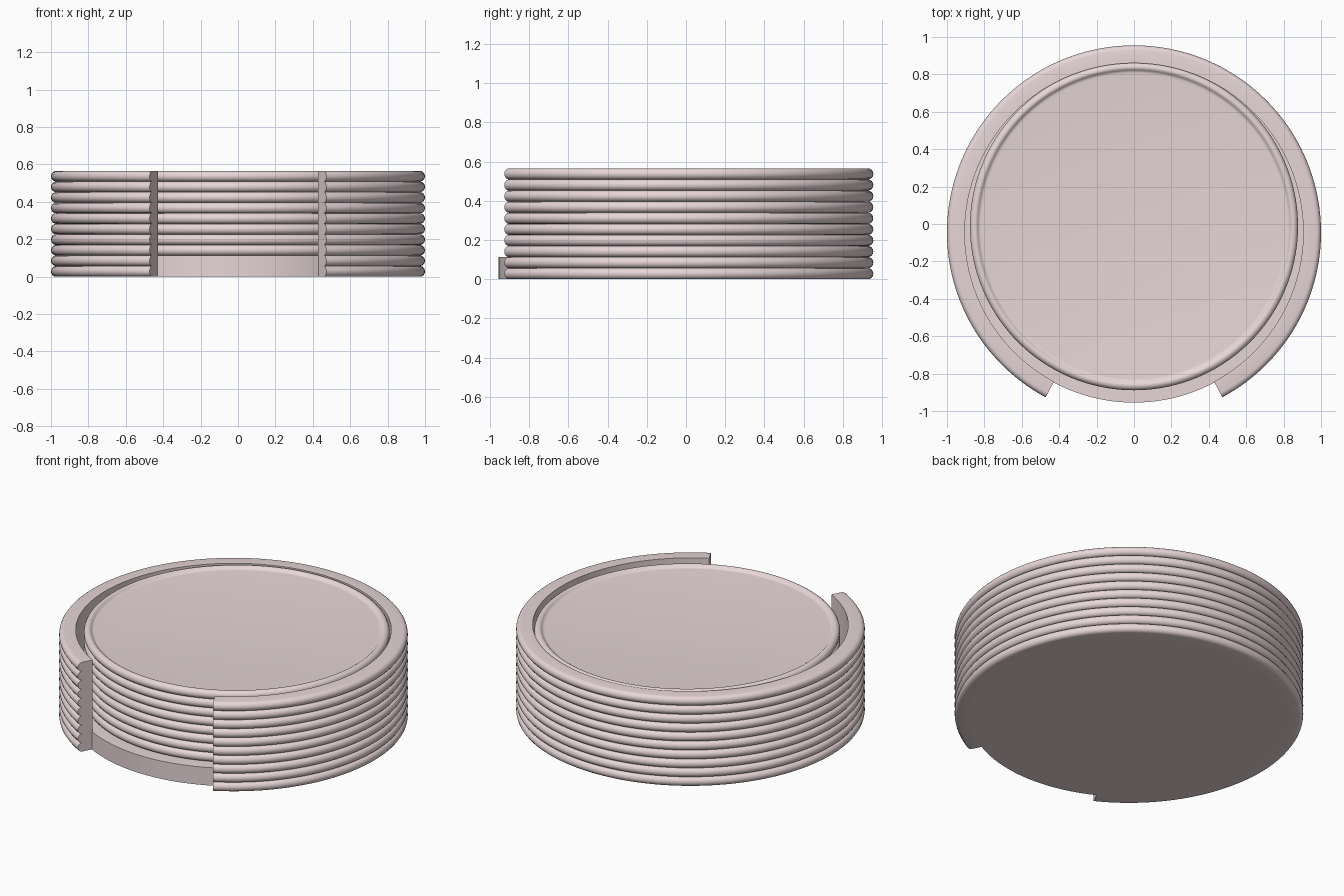
import bpy, bmesh
from math import sin, cos, pi, radians

if "Cube" in bpy.data.objects:
    bpy.data.objects.remove(bpy.data.objects["Cube"])

mat = bpy.data.materials.new("pale_pink")
mat.diffuse_color = (0.80, 0.67, 0.68, 1)
mat.use_nodes = True
mat.node_tree.nodes["Principled BSDF"].inputs["Base Color"].default_value = mat.diffuse_color

LAYER = 0.0565          # height of one ridge / one coaster
CY = -0.045             # holder centre in y


def revolve(name, profile, centre, start=0.0, sweep=2 * pi, steps=144, closed_profile=False):
    """Spin an (r, z) profile about a vertical axis; partial sweeps get end caps."""
    full = sweep > 2 * pi - 1e-6
    bm = bmesh.new()
    rings = []
    for i in range(steps if full else steps + 1):
        a = start + sweep * i / steps
        rings.append([bm.verts.new((r * cos(a), r * sin(a), z)) for r, z in profile])
    n = len(profile)
    for i in range(steps):
        a, b = rings[i], rings[(i + 1) % len(rings)]
        for j in range(n if closed_profile else n - 1):
            k = (j + 1) % n
            bm.faces.new((a[j], b[j], b[k], a[k]))
    if not full:
        bm.faces.new(rings[0])
        bm.faces.new(rings[-1][::-1])
    bmesh.ops.remove_doubles(bm, verts=bm.verts, dist=1e-5)
    bmesh.ops.recalc_face_normals(bm, faces=bm.faces)
    me = bpy.data.meshes.new(name)
    bm.to_mesh(me)
    bm.free()
    me.materials.append(mat)
    ob = bpy.data.objects.new(name, me)
    ob.location = centre
    bpy.context.collection.objects.link(ob)
    bpy.ops.object.select_all(action='DESELECT')
    ob.select_set(True)
    bpy.context.view_layer.objects.active = ob
    bpy.ops.object.shade_smooth_by_angle(angle=radians(35))
    return ob


def bead(r, depth, z0, segs=8):
    """Half-round bulge, one layer high, from bottom to top."""
    return [(r + depth * sin(pi * i / segs), z0 + LAYER / 2 * (1 - cos(pi * i / segs)))
            for i in range(segs + 1)]


# ridged wall with front opening
wall = [(0.905, 0.0)]
for i in range(10):
    pts = bead(0.973, 0.027, i * LAYER)
    wall += pts if i == 0 else pts[1:]
wall.append((0.905, 10 * LAYER))
half_gap = radians(28.2)
revolve("holder_wall", wall, (0, CY, 0), -pi / 2 + half_gap, 2 * pi - 2 * half_gap,
        closed_profile=True)

# base disc
revolve("holder_base", [(0, 0), (0.91, 0), (0.91, 2 * LAYER), (0, 2 * LAYER)], (0, CY, 0))

# stack of coasters with raised rounded rims, pushed to the back
coaster = [(0, 0)] + bead(0.85, 0.027, 0)
coaster += [(0.843, 0.055), (0.836, 0.050), (0.831, 0.044), (0.824, 0.041), (0.815, 0.040), (0, 0.040)]
for i in range(8):
    revolve(f"coaster_{i + 1}", coaster, (0, -0.012, (2 + i) * LAYER))
